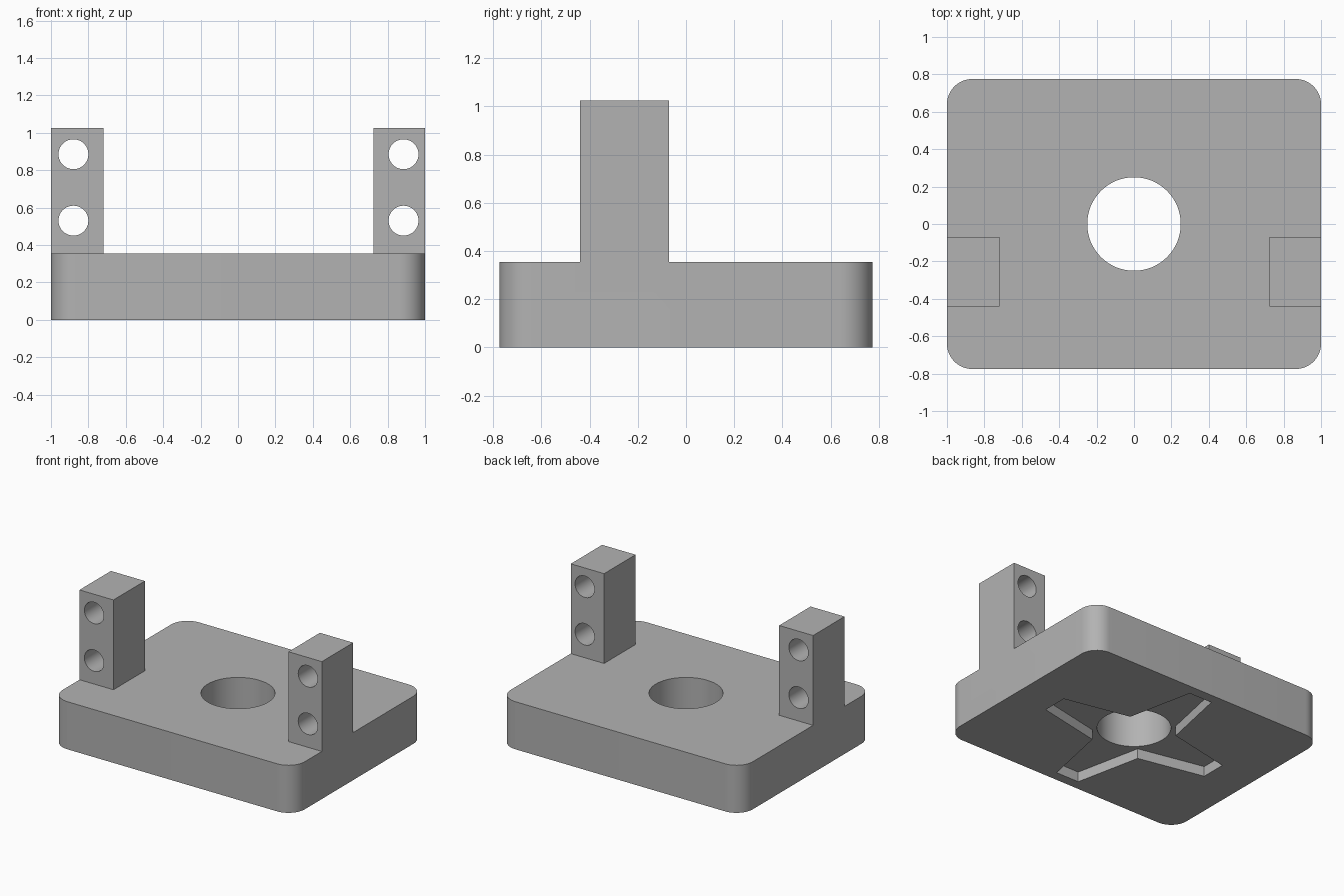
import bpy, bmesh, math
from mathutils import Vector

cube = bpy.data.objects.get("Cube")
if cube:
    bpy.data.objects.remove(cube, do_unlink=True)

BASE_TOP, POST_TOP = 0.355, 1.025
HALF_X, HALF_Y, CORNER = 1.0, 0.775, 0.135
POCKET_DEPTH = 0.075

grey = bpy.data.materials.new("plain_grey")
grey.use_nodes = True
colour = (0.45, 0.45, 0.45, 1)
grey.diffuse_color = colour
grey.node_tree.nodes["Principled BSDF"].inputs["Base Color"].default_value = colour


def prism(name, outline, z0, z1):
    """Extrude a closed xy outline from z0 to z1."""
    bm = bmesh.new()
    face = bm.faces.new([bm.verts.new((x, y, z0)) for x, y in outline])
    top = bmesh.ops.extrude_face_region(bm, geom=[face])["geom"]
    bmesh.ops.translate(bm, vec=(0, 0, z1 - z0),
                        verts=[v for v in top if isinstance(v, bmesh.types.BMVert)])
    bmesh.ops.recalc_face_normals(bm, faces=bm.faces)
    mesh = bpy.data.meshes.new(name)
    bm.to_mesh(mesh)
    bm.free()
    mesh.materials.append(grey)
    obj = bpy.data.objects.new(name, mesh)
    bpy.context.collection.objects.link(obj)
    return obj


def arc(cx, cy, r, start, sweep, steps):
    return [(cx + r * math.cos(start + sweep * i / steps),
             cy + r * math.sin(start + sweep * i / steps)) for i in range(steps + 1)]


def circle(r, steps=64):
    return arc(0, 0, r, 0, math.tau, steps)[:-1]


def box(x0, x1, y0, y1):
    return [(x0, y0), (x1, y0), (x1, y1), (x0, y1)]


def combine(target, tool, operation):
    """Apply a boolean and discard the tool."""
    mod = target.modifiers.new(operation.lower(), "BOOLEAN")
    mod.operation, mod.object, mod.solver = operation, tool, "EXACT"
    bpy.context.view_layer.objects.active = target
    bpy.ops.object.modifier_apply(modifier=mod.name)
    bpy.data.objects.remove(tool, do_unlink=True)


# Base plate with rounded upright corners
outline = []
for i, (sx, sy) in enumerate([(1, 1), (-1, 1), (-1, -1), (1, -1)]):
    outline += arc(sx * (HALF_X - CORNER), sy * (HALF_Y - CORNER), CORNER,
                   i * math.pi / 2, math.pi / 2, 12)
bracket = prism("mounting_bracket", outline, 0, BASE_TOP)

# Two upright posts, flush with the plate's sides
for x0, x1 in ((-1, -0.72), (0.725, 1)):
    post = prism("post", box(x0, x1, -0.44, -0.07), BASE_TOP - 0.1, POST_TOP)
    combine(bracket, post, "UNION")

# Screw holes running front to back through each post
for x in (-0.88, 0.885):
    for z in (0.53, 0.885):
        drill = prism("screw_hole", circle(0.08, 40), -0.5, 0.5)
        drill.rotation_euler.x = math.pi / 2
        drill.location = Vector((x, -0.25, z))
        bpy.context.view_layer.update()
        combine(bracket, drill, "DIFFERENCE")

# Four-armed tapered pocket in the underside
star = []
for i in range(4):
    c, s = round(math.cos(i * math.pi / 2)), round(math.sin(i * math.pi / 2))
    star += [(x * c - y * s, x * s + y * c)
             for x, y in ((0.7, -0.095), (0.7, 0.095), (0.2, 0.2))]
combine(bracket, prism("pocket", star, -0.1, POCKET_DEPTH), "DIFFERENCE")

# Central through hole
combine(bracket, prism("centre_hole", circle(0.25), -0.2, 0.6), "DIFFERENCE")

bpy.ops.object.select_all(action="DESELECT")
bracket.select_set(True)
bpy.context.view_layer.objects.active = bracket
bpy.ops.object.shade_smooth_by_angle(angle=math.radians(30))
